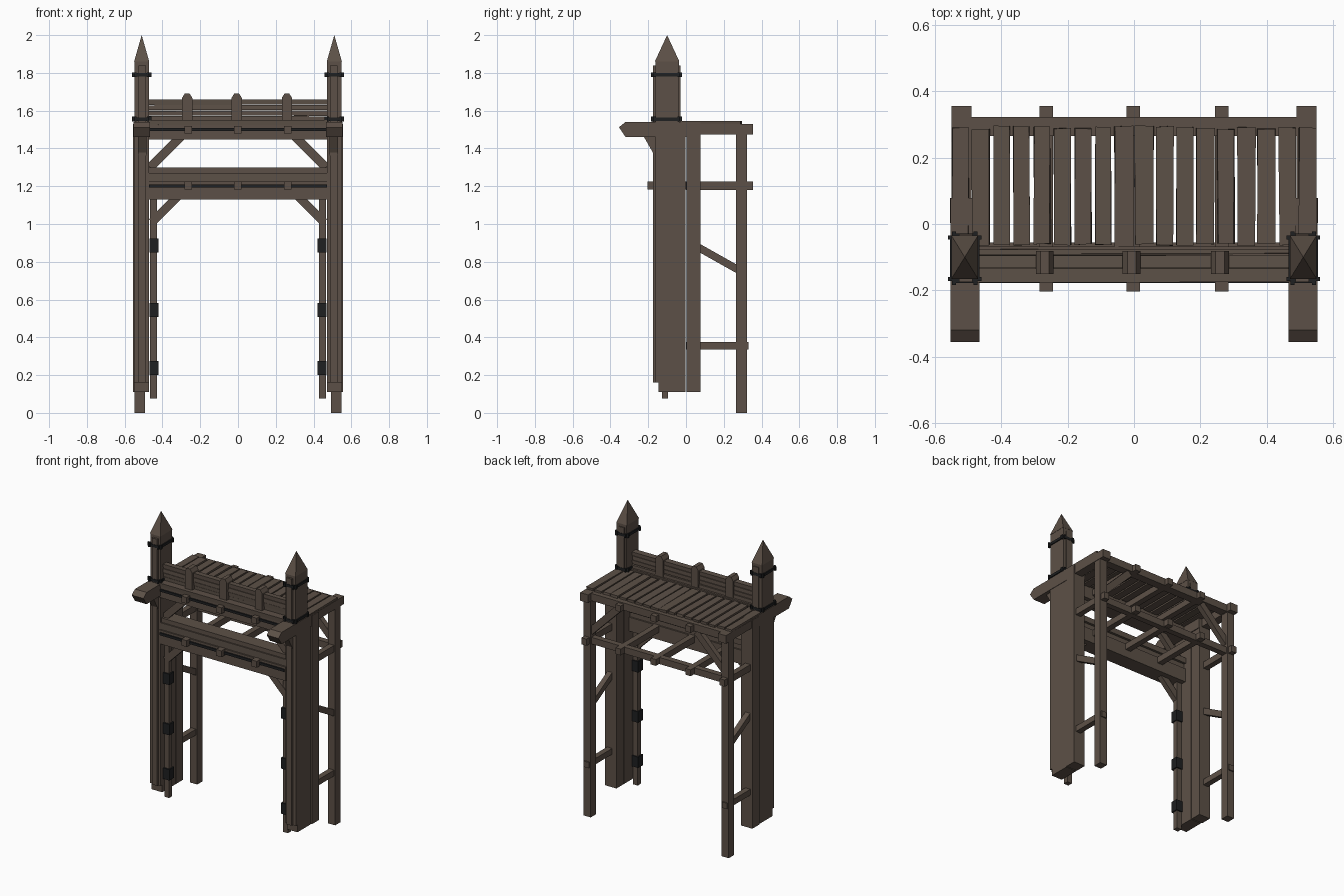
import bpy, bmesh, math, random
from mathutils import Vector, Matrix

if "Cube" in bpy.data.objects:
    bpy.data.objects.remove(bpy.data.objects["Cube"])

random.seed(4)


def material(name, rgb):
    m = bpy.data.materials.new(name)
    m.diffuse_color = (*rgb, 1)
    m.use_nodes = True
    m.node_tree.nodes["Principled BSDF"].inputs["Base Color"].default_value = m.diffuse_color
    return m


WOOD = material("weathered_wood", (0.108, 0.081, 0.063))
IRON = material("dark_iron", (0.013, 0.014, 0.015))


def finish(name, bm, mat):
    bmesh.ops.recalc_face_normals(bm, faces=bm.faces)
    me = bpy.data.meshes.new(name)
    bm.to_mesh(me)
    bm.free()
    me.materials.append(mat)
    ob = bpy.data.objects.new(name, me)
    bpy.context.collection.objects.link(ob)
    return ob


def box(name, x, y, z, mat=WOOD, jitter=0.0):
    bm = bmesh.new()
    bmesh.ops.create_cube(bm, size=1)
    for v in bm.verts:
        v.co = Vector([(a + b) / 2 + c * (b - a) for (a, b), c in zip((x, y, z), v.co)])
        v.co += Vector([random.uniform(-jitter, jitter) for _ in range(3)])
    return finish(name, bm, mat)


def beam(name, p, q, wide, deep, side):
    """Square timber from p to q; 'side' is the axis along its width."""
    p, q, s = Vector(p), Vector(q), Vector(side)
    d = (q - p).normalized()
    m = Matrix((s, d.cross(s), d)).transposed().to_4x4()
    m.translation = (p + q) / 2
    bm = bmesh.new()
    bmesh.ops.create_cube(bm, size=1, matrix=m @ Matrix.Diagonal((wide, deep, (q - p).length, 1)))
    return finish(name, bm, WOOD)


def prism(name, pts, depth, mat=WOOD):
    """Extrude a 3D outline by a vector."""
    bm = bmesh.new()
    f = bm.faces.new([bm.verts.new(p) for p in pts])
    r = bmesh.ops.extrude_face_region(bm, geom=[f])
    bmesh.ops.translate(bm, vec=depth, verts=[g for g in r["geom"] if isinstance(g, bmesh.types.BMVert)])
    return finish(name, bm, mat)


PX, PY = 0.51, -0.1   # centre of a gate post

for s, tag in ((-1, "left"), (1, "right")):
    def X(a, b):
        return tuple(sorted((s * a, s * b)))

    # Gate post: core, cover boards, rear board
    box(f"{tag}_post_core", X(0.47, 0.55), (-0.145, -0.003), (0.11, 1.53))
    box(f"{tag}_post_upper", X(0.472, 0.548), (-0.162, -0.036), (1.5, 1.86))
    box(f"{tag}_post_front_casing", X(0.472, 0.55), (-0.162, -0.1), (0.16, 1.5))
    box(f"{tag}_post_cover_board", X(0.487, 0.527), (-0.175, -0.03), (0.16, 1.84))
    box(f"{tag}_post_rear_board", X(0.47, 0.555), (0.003, 0.078), (0.11, 1.53))

    # Pointed post tip
    bm = bmesh.new()
    base = [bm.verts.new((s * PX + a * 0.04, PY + b * 0.065, 1.86))
            for a, b in ((-1, -1), (1, -1), (1, 1), (-1, 1))]
    tip = bm.verts.new((s * PX, PY, 2.0))
    bm.faces.new(base)
    for i in range(4):
        bm.faces.new((base[i], base[(i + 1) % 4], tip))
    finish(f"{tag}_post_tip", bm, WOOD)

    # Iron bands with studs around the post
    for k, z in enumerate((1.555, 1.79)):
        hx, hy, c = 0.045, 0.075, 0.012
        ring = [(hx, hy - c), (hx - c, hy), (c - hx, hy), (-hx, hy - c),
                (-hx, c - hy), (c - hx, -hy), (hx - c, -hy), (hx, c - hy)]
        prism(f"{tag}_post_band_{k}", [(s * PX + a, PY - 0.003 + b, z - 0.009) for a, b in ring],
              (0, 0, 0.018), IRON)
        for j, (a, b) in enumerate(ring):
            cx, cy = s * PX + a, PY - 0.003 + b
            box(f"{tag}_band_stud_{k}_{j}", (cx - 0.006, cx + 0.006), (cy - 0.006, cy + 0.006),
                (z - 0.013, z + 0.013), IRON)

    # Hinge pole with iron hinge wraps
    box(f"{tag}_hinge_pole", X(0.43, 0.466), (-0.128, -0.094), (0.075, 1.16))
    for k, z in enumerate((0.2, 0.508, 0.85)):
        box(f"{tag}_hinge_{k}", X(0.421, 0.468), (-0.138, -0.086), (z, z + 0.074), IRON)

    # Rear leg and side rails
    box(f"{tag}_rear_leg", X(0.493, 0.547), (0.265, 0.322), (0, 1.48))
    box(f"{tag}_low_side_rail", X(0.502, 0.54), (0.0, 0.33), (0.335, 0.375))
    box(f"{tag}_mid_side_rail", X(0.502, 0.54), (0.0, 0.355), (1.18, 1.225))
    beam(f"{tag}_side_brace", (s * 0.52, 0.05, 0.885), (s * 0.52, 0.29, 0.75), 0.036, 0.04, (1, 0, 0))

    # Top side beam with projecting bevelled arm and its bracket
    arm = [(-0.32, 1.54), (-0.355, 1.512), (-0.32, 1.46), (0.078, 1.46), (0.078, 1.54)]
    prism(f"{tag}_top_arm", [(s * 0.465, y, z) for y, z in arm], (s * 0.088, 0, 0))
    box(f"{tag}_top_side_beam", X(0.49, 0.55), (0.07, 0.355), (1.475, 1.53))
    bracket = [(-0.225, 1.465), (-0.165, 1.36), (-0.14, 1.36), (-0.14, 1.465)]
    prism(f"{tag}_arm_bracket", [(s * 0.485, y, z) for y, z in bracket], (s * 0.045, 0, 0))

    # Diagonal corner braces
    for n, x, z, y in (("lower_front", 0.455, 1.01, -0.115), ("upper_front", 0.465, 1.30, -0.115),
                       ("rear", 0.505, 1.26, 0.294)):
        reach = 1.15 - 1.01 if n == "lower_front" else 1.47 - z
        beam(f"{tag}_{n}_brace", (s * x, y, z), (s * (x - reach), y, z + reach), 0.036, 0.045, (0, 1, 0))

# Front lintels with iron straps
box("top_lintel", (-0.475, 0.475), (-0.17, -0.068), (1.447, 1.54))
box("top_lintel_cap", (-0.475, 0.475), (-0.175, -0.075), (1.525, 1.55), jitter=0.002)
box("top_iron_strap", (-0.47, 0.47), (-0.178, -0.16), (1.492, 1.508), IRON)
box("middle_lintel_lower", (-0.475, 0.475), (-0.168, -0.06), (1.13, 1.225))
box("middle_lintel_face", (-0.475, 0.475), (-0.16, -0.07), (1.22, 1.27), jitter=0.002)
box("middle_lintel_upper", (-0.475, 0.475), (-0.15, -0.055), (1.262, 1.30))
box("middle_iron_strap", (-0.47, 0.47), (-0.176, -0.16), (1.193, 1.21), IRON)

# Rear cross beams
box("rear_top_beam", (-0.55, 0.55), (0.265, 0.322), (1.478, 1.528))
box("rear_middle_beam", (-0.52, 0.52), (0.275, 0.315), (1.18, 1.225))

# Joists through both levels, and rail stakes above them
for k, x in enumerate((-0.264, -0.002, 0.264)):
    box(f"upper_joist_{k}", (x - 0.02, x + 0.02), (-0.204, 0.355), (1.478, 1.52))
    box(f"lower_joist_{k}", (x - 0.02, x + 0.02), (-0.204, 0.355), (1.183, 1.226))
    cx = x - 0.005
    outline = [(-0.027, 1.52), (0.027, 1.52), (0.027, 1.668), (0.013, 1.69), (-0.013, 1.69), (-0.027, 1.668)]
    prism(f"rail_stake_{k}", [(cx + a, -0.15, z) for a, z in outline], (0, 0.068, 0))

# Stacked parapet boards
for k in range(4):
    z, dy = 1.545 + 0.029 * k, random.uniform(-0.006, 0.006)
    box(f"parapet_board_{k}", (-0.475, 0.475), (-0.128 + dy, -0.092 + dy), (z, z + 0.026), jitter=0.002)

# Deck planks
for k in range(18):
    x = -0.523 + k * 1.046 / 17
    w = random.uniform(0.024, 0.028)
    y0, y1 = -0.063 + random.uniform(-0.004, 0.004), 0.29 + random.uniform(-0.005, 0.005)
    if k in (0, 17):
        y0 = -0.03
    box(f"deck_plank_{k}", (x - w, x + w), (y0, y1), (1.527, 1.544), jitter=0.0025)
